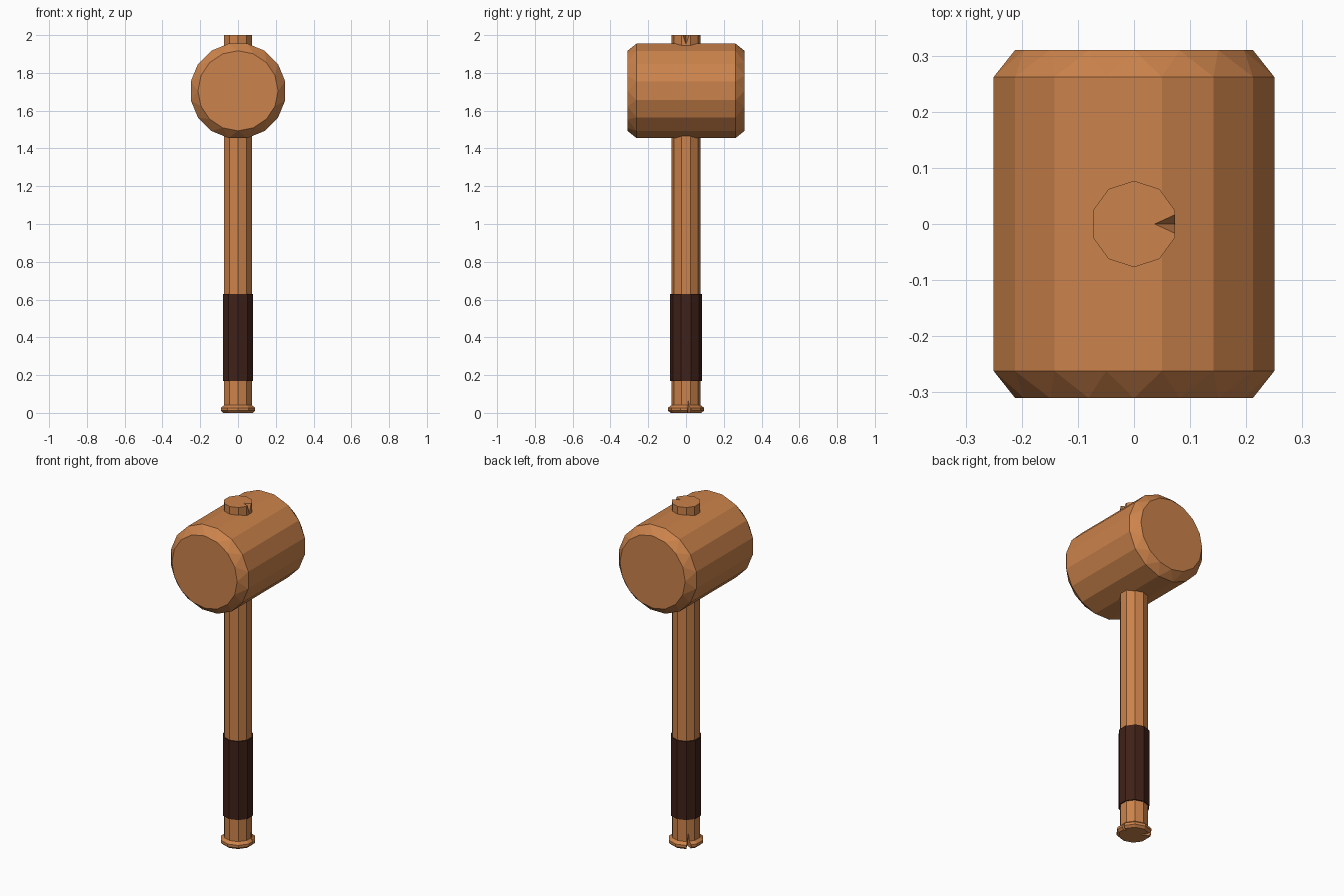
import bpy, bmesh
from math import sin, cos, tau, radians
from mathutils import Vector

if "Cube" in bpy.data.objects:
    bpy.data.objects.remove(bpy.data.objects["Cube"])


def material(name, color):
    m = bpy.data.materials.new(name)
    m.diffuse_color = color
    m.use_nodes = True
    m.node_tree.nodes["Principled BSDF"].inputs["Base Color"].default_value = m.diffuse_color
    return m


wood = material("wood", (0.60, 0.225, 0.07, 1))
leather = material("leather", (0.05, 0.015, 0.009, 1))


def make(name, bm, mat=None):
    bmesh.ops.recalc_face_normals(bm, faces=bm.faces)
    me = bpy.data.meshes.new(name)
    bm.to_mesh(me)
    bm.free()
    ob = bpy.data.objects.new(name, me)
    bpy.context.collection.objects.link(ob)
    if mat:
        me.materials.append(mat)
    return ob


def turned(name, profile, sides, mat):
    """Closed faceted solid turned about z; profile holds (radius, z, start angle)."""
    bm = bmesh.new()
    rings = [[bm.verts.new((r * cos(a + tau * i / sides), r * sin(a + tau * i / sides), z))
              for i in range(sides)] for r, z, a in profile]
    for (lo, hi), (p, q) in zip(zip(rings, rings[1:]), zip(profile, profile[1:])):
        for i in range(sides):
            j = (i + 1) % sides
            if abs(p[2] - q[2]) < 1e-6:
                bm.faces.new((lo[i], lo[j], hi[j], hi[i]))
            elif p[2] < q[2]:   # rings offset by half a step: zigzag triangles
                bm.faces.new((lo[i], lo[j], hi[i]))
                bm.faces.new((lo[j], hi[j], hi[i]))
            else:
                bm.faces.new((lo[i], lo[j], hi[j]))
                bm.faces.new((lo[i], hi[j], hi[i]))
    bm.faces.new(rings[0][::-1])
    bm.faces.new(rings[-1])
    return make(name, bm, mat)


def split(target, angle, r_in, r_out, half, z_open, z_tip):
    """Cut a V-shaped crack, widest at z_open and closing at z_tip."""
    bm = bmesh.new()
    d = Vector((cos(angle), sin(angle), 0))
    s = Vector((-d.y, d.x, 0))
    for p in (d * r_in, d * r_out + s * half, d * r_out - s * half):
        bm.verts.new(p + Vector((0, 0, z_open)))
    bm.verts.new(d * r_out + Vector((0, 0, z_tip)))
    bmesh.ops.convex_hull(bm, input=bm.verts[:])
    cutter = make("crack_cutter", bm)
    cutter.hide_render = True
    mod = target.modifiers.new("crack", 'BOOLEAN')
    mod.operation = 'DIFFERENCE'
    mod.solver = 'EXACT'
    mod.object = cutter
    bpy.context.view_layer.update()
    dg = bpy.context.evaluated_depsgraph_get()
    me = bpy.data.meshes.new_from_object(target.evaluated_get(dg))
    target.modifiers.clear()
    target.data = me
    bpy.data.objects.remove(cutter)


# Mallet head, chamfered ends twisted half a facet
half_step = tau / 32
head = turned("head", [(0.212, -0.31, 0), (0.255, -0.262, half_step),
                       (0.255, 0.262, half_step), (0.212, 0.31, 0)], 16, wood)
head.rotation_euler.x = radians(90)
head.location.z = 1.705

# Handle with flared pommel, one corner facing +y
a = tau / 4
handle = turned("handle", [(0.082, 0, a), (0.095, 0.012, a), (0.095, 0.027, a),
                           (0.077, 0.041, a), (0.077, 2.0, a)], 10, wood)

# Splits in the wood: top end, pommel, and a fine one on the right
split(handle, 0, 0.033, 0.09, 0.026, 2.005, 1.93)
split(handle, radians(135), 0.035, 0.11, 0.022, -0.005, 0.18)
split(handle, radians(10), 0.055, 0.10, 0.010, -0.002, 0.20)

# Leather grip
turned("grip", [(0.084, 0.17, a), (0.084, 0.63, a)], 10, leather)
